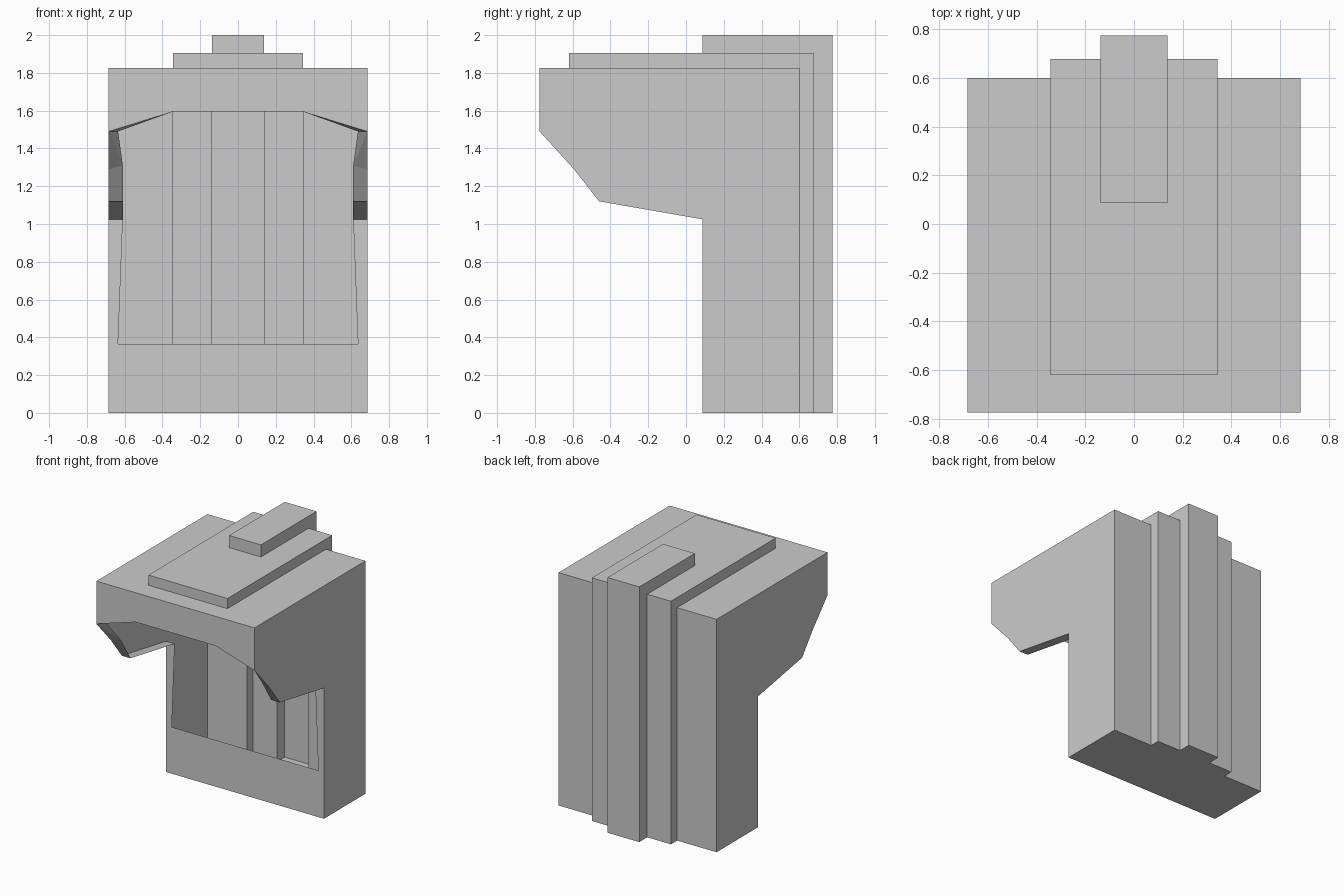
import bpy, bmesh
from mathutils import Vector

if "Cube" in bpy.data.objects:
    bpy.data.objects.remove(bpy.data.objects["Cube"])

X, NX, Y, NY, Z, NZ = [Vector(v) for v in
    ((1, 0, 0), (-1, 0, 0), (0, 1, 0), (0, -1, 0), (0, 0, 1), (0, 0, -1))]


def part(name, faces):
    """Thin shell from (points, outward direction) of the right half, mirrored."""
    bm = bmesh.new()
    for pts, out in faces:
        f = bm.faces.new([bm.verts.new(p) for p in pts])
        f.normal_update()
        if f.normal.dot(out) < 0:
            f.normal_flip()
    bmesh.ops.remove_doubles(bm, verts=bm.verts, dist=0.0005)
    me = bpy.data.meshes.new(name)
    bm.to_mesh(me)
    bm.free()
    ob = bpy.data.objects.new(name, me)
    bpy.context.collection.objects.link(ob)
    mod = ob.modifiers.new("mirror", 'MIRROR')
    mod.use_axis[0] = True
    mod.use_clip = True
    return ob


def at_x(x, pts): return [(x, y, z) for y, z in pts]
def at_y(y, pts): return [(x, y, z) for x, z in pts]
def at_z(z, pts): return [(x, y, z) for x, y in pts]


# Nested tiers: half width, front y, back y, top z
tiers = [(0.685, -0.775, 0.60, 1.825),
         (0.343, -0.62, 0.677, 1.905),
         (0.138, 0.087, 0.775, 2.0)]
names = ["body_cover", "middle_layer", "top_layer"]
W, FRONT, BACK, TOP = tiers[0]
CHEST = 0.087

# Each tier: top and back panels (open under the next tier), plus step walls
for i, (w, f, b, t) in enumerate(tiers):
    if i < 2:
        wi, fi = tiers[i + 1][:2]
        top = [(0, f), (w, f), (w, b), (wi, b), (wi, fi), (0, fi)]
    else:
        wi = 0
        top = [(0, f), (w, f), (w, b), (0, b)]
    faces = [(at_z(t, top), Z),
             (at_y(b, [(wi, 0), (w, 0), (w, t), (wi, t)]), Y)]
    if i:
        b0, t0 = tiers[i - 1][2:]
        faces += [(at_y(f, [(0, t0), (w, t0), (w, t), (0, t)]), NY),
                  (at_x(w, [(f, t0), (f, t), (b, t), (b, 0), (b0, 0), (b0, t0)]), X)]
    part(names[i], faces)

# Side wall profile and the rim strip that runs along its open front edge
outer = [(FRONT, 1.49), (-0.593, 1.29), (-0.46, 1.12), (CHEST, 1.025), (CHEST, 0.365)]
inner = [(0.635, -0.725, 1.49), (0.61, -0.58, 1.31), (0.61, -0.46, 1.12),
         (0.61, CHEST, 1.025), (0.635, CHEST, 0.365)]
side = outer + [(CHEST, 0), (BACK, 0), (BACK, TOP), (FRONT, TOP)]
part("side_walls", [(at_x(W, side), X)])

edge = at_x(W, outer)
rim = []
for k in range(4):
    a, b, c, d = edge[k], edge[k + 1], inner[k + 1], inner[k]
    out = Vector((0, -1, -1))
    if k == 0:
        rim += [([a, b, c], out), ([a, c, d], out)]
    else:
        rim.append(([a, b, c, d], out))
# Small corner gusset under the brow
rim.append(([edge[0], inner[0], (0.345, FRONT, 1.595)], Vector((0, -1, -1))))
part("opening_rim", rim)

# Front brow panel, lower front panel and floor
part("brow_panel", [(at_y(FRONT, [(0, 1.595), (0.345, 1.595), (W, 1.49), (W, TOP), (0, TOP)]), NY)])
part("lower_front", [(at_y(CHEST, [(0, 0), (W, 0), (W, 0.365), (0.635, 0.365), (0, 0.365)]), NY)])
floor = [(0, CHEST), (W, CHEST)]
for i, (w, f, b, t) in enumerate(tiers):
    floor += [(w, b), (tiers[i + 1][0] if i < 2 else 0, b)]
part("floor", [(at_z(0, floor), NZ)])
